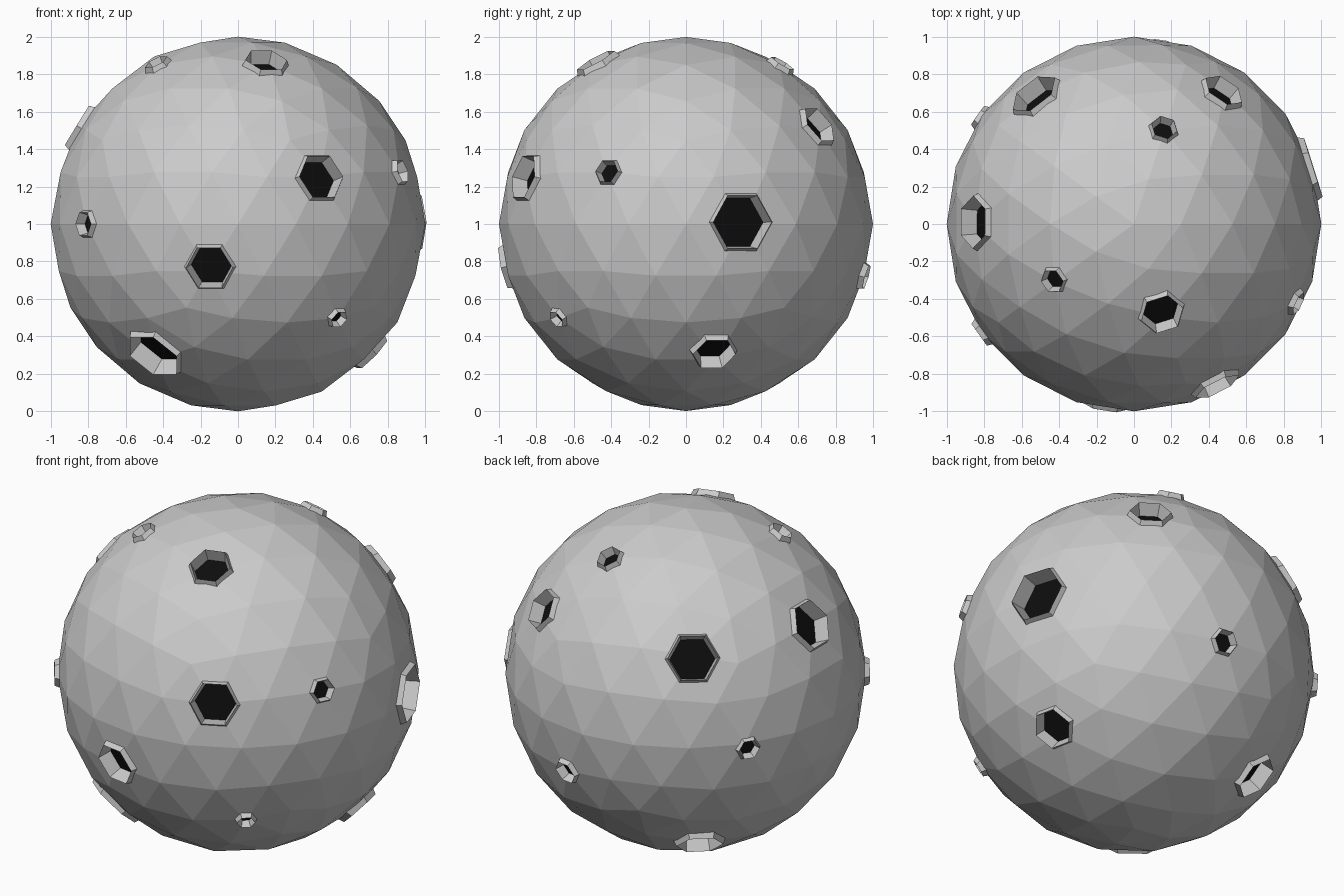
import bpy, bmesh, math
from mathutils import Vector, Matrix

if "Cube" in bpy.data.objects:
    bpy.data.objects.remove(bpy.data.objects["Cube"])

CENTRE = Vector((0, 0, 1))

# Crater directions from the ball centre, and outer radius
CRATERS = [
    ((0.44, -0.86, 0.25), 0.145), ((-0.15, -0.95, -0.23), 0.14),
    ((-0.45, -0.55, -0.70), 0.175), ((0.15, -0.48, 0.87), 0.13),
    ((-0.43, -0.30, 0.85), 0.08), ((-0.81, -0.58, 0.0), 0.085),
    ((0.87, -0.42, 0.28), 0.08), ((0.53, -0.68, -0.50), 0.065),
    ((0.95, 0.30, 0.01), 0.178), ((0.71, 0.15, -0.69), 0.13),
    ((0.47, 0.70, 0.52), 0.13), ((0.16, 0.51, 0.85), 0.085),
    ((-0.53, 0.69, 0.49), 0.155), ((-0.85, 0.01, 0.52), 0.155),
    ((0.14, 0.95, -0.28), 0.085), ((-0.82, 0.57, -0.03), 0.075),
    ((-0.45, 0.51, -0.73), 0.145),
]

dark = bpy.data.materials.new("pit_dark")
dark.diffuse_color = (0.004, 0.004, 0.004, 1)
dark.use_nodes = True
dark.node_tree.nodes["Principled BSDF"].inputs["Base Color"].default_value = dark.diffuse_color
grey = bpy.data.materials.new("stone_grey")


def loft(bm, frame, profile, cap_start=False, cap_end=False, cap_mat=0):
    """Six-sided surface through (radius, height) pairs in a local frame."""
    rings = [[bm.verts.new(frame @ Vector((r * math.cos(k * math.pi / 3),
                                           r * math.sin(k * math.pi / 3), h)))
              for k in range(6)] for r, h in profile]
    for a, b in zip(rings, rings[1:]):
        for k in range(6):
            j = (k + 1) % 6
            bm.faces.new((a[k], a[j], b[j], b[k]))
    if cap_start:
        bm.faces.new(rings[0][::-1])
    if cap_end:
        bm.faces.new(rings[-1]).material_index = cap_mat


def finish(bm, name, mats=()):
    me = bpy.data.meshes.new(name)
    bm.to_mesh(me)
    bm.free()
    ob = bpy.data.objects.new(name, me)
    bpy.context.collection.objects.link(ob)
    for m in mats:
        me.materials.append(m)
    return ob


# Faceted ball
bpy.ops.mesh.primitive_ico_sphere_add(subdivisions=3, radius=1, location=CENTRE)
ball = bpy.context.object
ball.name = "moon_body"

# Raised crater rims with dark floors, plus matching cutters
cut = bmesh.new()
for i, (d, r) in enumerate(CRATERS):
    n = Vector(d).normalized()
    frame = Matrix.Translation(CENTRE) @ n.to_track_quat('Z', 'Y').to_matrix().to_4x4()
    rim = math.sqrt(1 - r * r) + 0.02
    floor = rim - 0.6 * r
    lip, pit = r - 0.014, r - 0.029
    bm = bmesh.new()
    loft(bm, frame, [(r + 0.006, rim - 0.06), (r, rim - 0.035), (lip, rim), (pit, floor)],
         cap_end=True, cap_mat=1)
    finish(bm, f"crater_{i + 1}", (grey, dark))
    loft(cut, frame, [(pit + 0.004, floor - 0.004), (lip + 0.002, rim), (lip + 0.004, rim + 0.05)],
         cap_start=True, cap_end=True)

# Open the ball under each crater
cutter = finish(cut, "crater_cutter")
cutter.hide_render = True
cutter.hide_viewport = True
mod = ball.modifiers.new("pits", 'BOOLEAN')
mod.operation = 'DIFFERENCE'
mod.solver = 'EXACT'
mod.object = cutter
